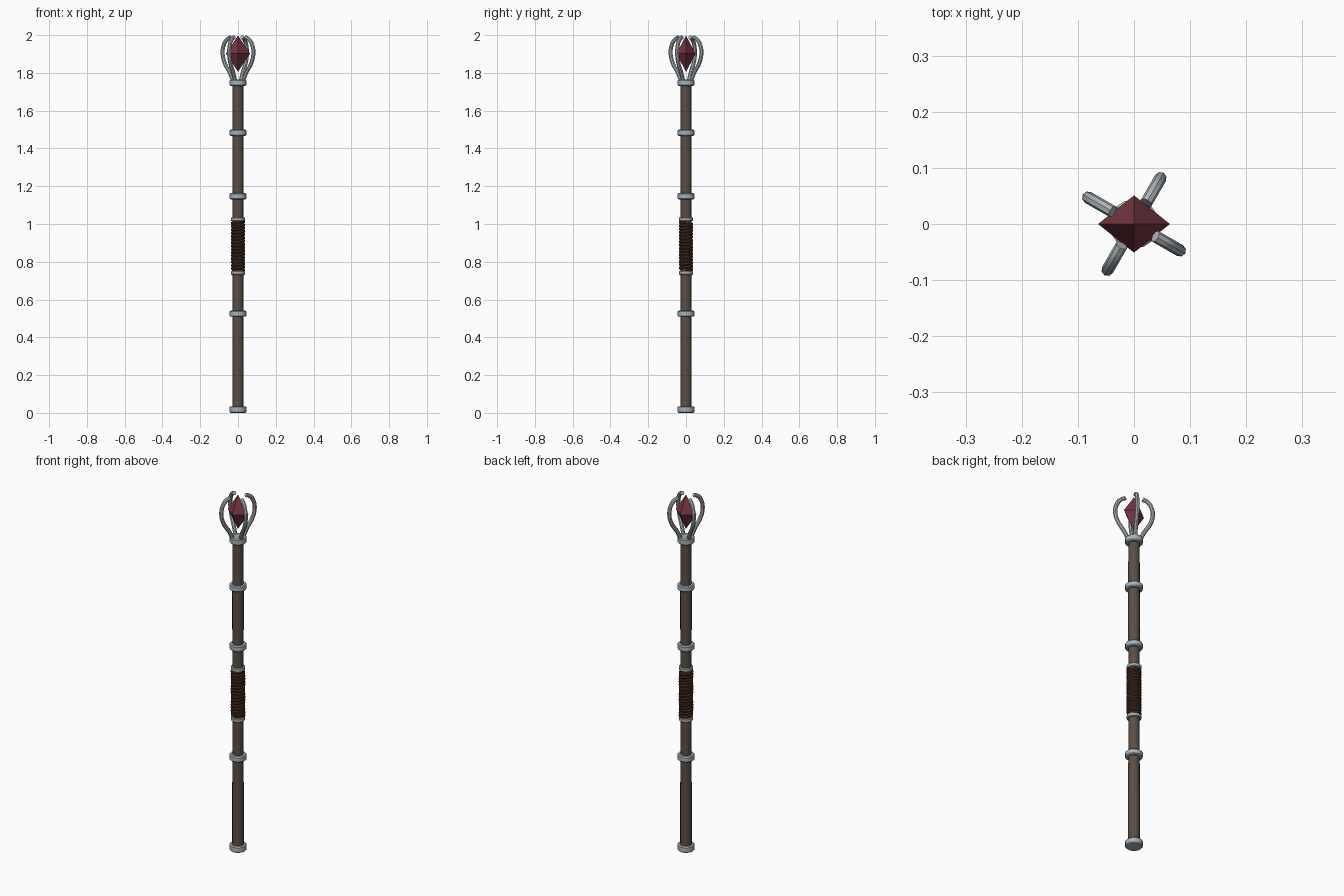
import bpy, math
from math import sin, cos, pi, radians

if "Cube" in bpy.data.objects:
    bpy.data.objects.remove(bpy.data.objects["Cube"])


def material(name, rgb):
    m = bpy.data.materials.new(name)
    m.diffuse_color = (*rgb, 1)
    m.use_nodes = True
    m.node_tree.nodes["Principled BSDF"].inputs["Base Color"].default_value = m.diffuse_color
    return m


WOOD = material("dark_wood", (0.105, 0.077, 0.059))
METAL = material("grey_metal", (0.40, 0.45, 0.47))
LEATHER = material("brown_leather", (0.060, 0.025, 0.015))
GEM = material("red_gem", (0.17, 0.035, 0.050))


def finish(ob, mat, smooth=True):
    ob.data.materials.clear()
    ob.data.materials.append(mat)
    bpy.ops.object.select_all(action='DESELECT')
    ob.select_set(True)
    bpy.context.view_layer.objects.active = ob
    if smooth:
        bpy.ops.object.shade_smooth_by_angle(angle=radians(35))
    return ob


def lathe(name, profile, mat, sides):
    """Closed solid of revolution from (radius, height) points."""
    verts = [(r * cos(2 * pi * i / sides), r * sin(2 * pi * i / sides), z)
             for r, z in profile for i in range(sides)]
    faces = [(k * sides + i, k * sides + (i + 1) % sides,
              (k + 1) * sides + (i + 1) % sides, (k + 1) * sides + i)
             for k in range(len(profile) - 1) for i in range(sides)]
    faces.append(tuple(reversed(range(sides))))
    faces.append(tuple(range((len(profile) - 1) * sides, len(profile) * sides)))
    me = bpy.data.meshes.new(name)
    me.from_pydata(verts, [], faces)
    ob = bpy.data.objects.new(name, me)
    bpy.context.collection.objects.link(ob)
    return finish(ob, mat)


def tube(name, points, radius, mat, kind='POLY', resolution=2):
    """Round rod swept along a path, converted to a mesh."""
    cu = bpy.data.curves.new(name, 'CURVE')
    cu.dimensions = '3D'
    cu.bevel_depth = radius
    cu.bevel_resolution = resolution
    cu.use_fill_caps = True
    cu.resolution_u = 5
    sp = cu.splines.new(kind)
    if kind == 'BEZIER':
        sp.bezier_points.add(len(points) - 1)
        for bp, p in zip(sp.bezier_points, points):
            bp.co = p
            bp.handle_left_type = bp.handle_right_type = 'AUTO'
    else:
        sp.points.add(len(points) - 1)
        for sp_pt, p in zip(sp.points, points):
            sp_pt.co = (*p, 1)
    ob = bpy.data.objects.new(name, cu)
    bpy.context.collection.objects.link(ob)
    bpy.ops.object.select_all(action='DESELECT')
    ob.select_set(True)
    bpy.context.view_layer.objects.active = ob
    bpy.ops.object.convert(target='MESH')
    return finish(bpy.context.view_layer.objects.active, mat)


def ring(name, z, height, r, bevel=0.005):
    h = height / 2
    lathe(name, [(r - bevel, z - h), (r, z - h + bevel),
                 (r, z + h - bevel), (r - bevel, z + h)], METAL, 16)


# Wooden shaft, slightly uneven in thickness
lathe("shaft", [(0.030, 0.01), (0.030, 0.28), (0.0285, 0.55),
                (0.028, 1.08), (0.030, 1.30), (0.0285, 1.74)], WOOD, 12)

# Metal bands, end cap and head collar
for i, z in enumerate((0.525, 1.147, 1.483)):
    ring(f"band_{i + 1}", z, 0.032, 0.044)
ring("foot_cap", 0.0175, 0.035, 0.044)
ring("head_collar", 1.748, 0.035, 0.044)
ring("grip_ring_lower", 0.741, 0.02, 0.037, 0.003)
ring("grip_ring_upper", 1.025, 0.02, 0.037, 0.003)

# Leather grip: cord wound in a helix
turns, steps, z0, z1 = 15, 16, 0.755, 1.012
n = turns * steps
tube("grip_wrap",
     [(0.0275 * cos(2 * pi * i / steps), 0.0275 * sin(2 * pi * i / steps),
       z0 + (z1 - z0) * i / n) for i in range(n + 1)], 0.0105, LEATHER)

# Four curved prongs
PRONG = [(0.028, 1.752), (0.050, 1.80), (0.080, 1.85), (0.094, 1.90),
         (0.088, 1.945), (0.070, 1.975), (0.044, 1.989)]
for i in range(4):
    a = radians(60 + 90 * i)
    tube(f"prong_{i + 1}", [(r * cos(a), r * sin(a), z) for r, z in PRONG],
         0.011, METAL, 'BEZIER')

# Faceted gem: stretched octahedron
me = bpy.data.meshes.new("gem")
gx, gy, zc, gz = 0.064, 0.051, 1.902, 0.096
me.from_pydata([(gx, 0, zc), (0, gy, zc), (-gx, 0, zc), (0, -gy, zc),
                (0, 0, zc + gz), (0, 0, zc - gz)], [],
               [(i, (i + 1) % 4, 4) for i in range(4)] +
               [((i + 1) % 4, i, 5) for i in range(4)])
gem = bpy.data.objects.new("gem", me)
bpy.context.collection.objects.link(gem)
finish(gem, GEM, smooth=False)
